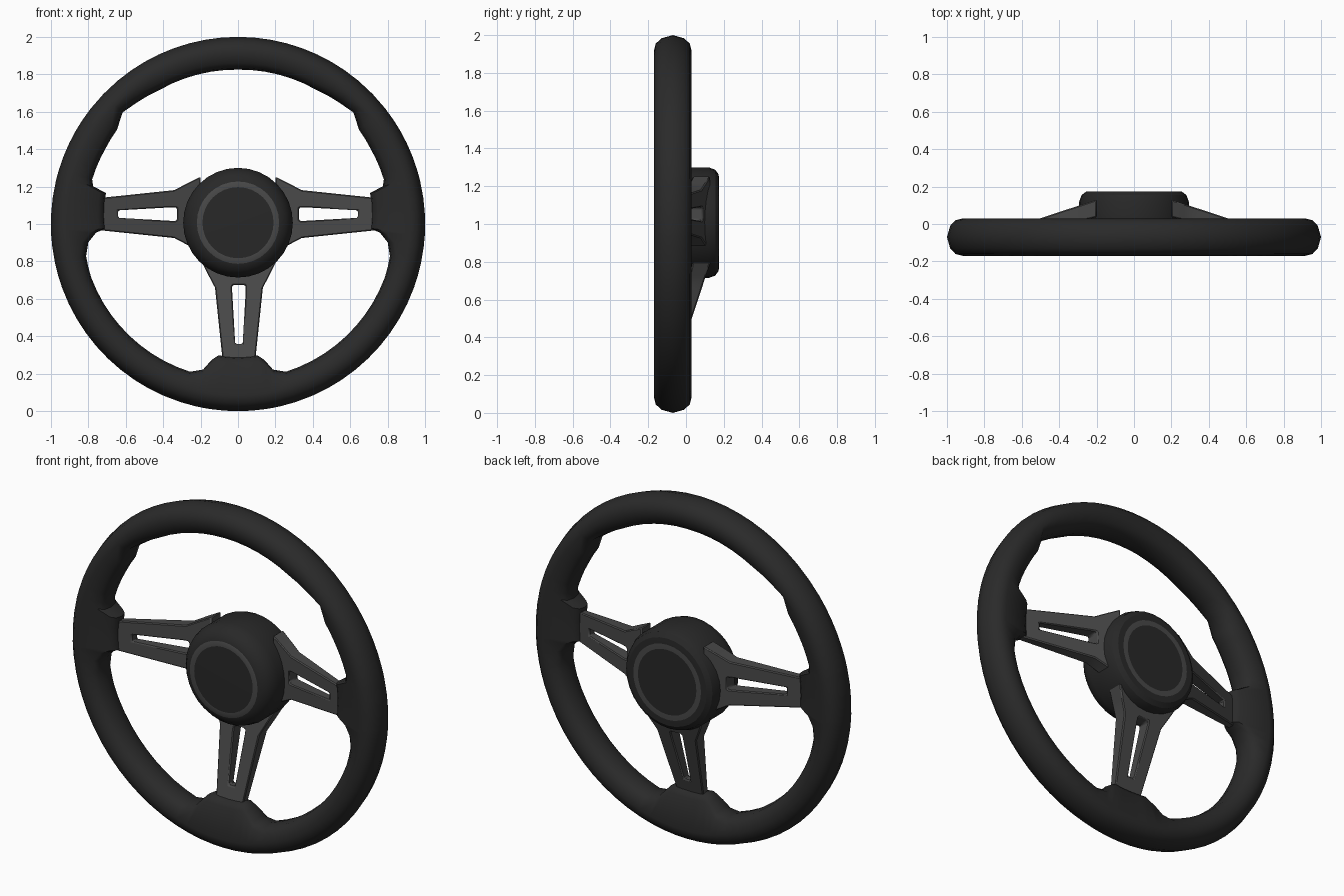
import bpy, bmesh
from math import sin, cos, radians, pi

cube = bpy.data.objects.get("Cube")
if cube:
    bpy.data.objects.remove(cube)


def material(name, value):
    m = bpy.data.materials.new(name)
    m.use_nodes = True
    colour = (value, value, value, 1)
    m.diffuse_color = colour
    bsdf = m.node_tree.nodes["Principled BSDF"]
    bsdf.inputs["Base Color"].default_value = colour
    bsdf.inputs["Roughness"].default_value = 0.7
    return m


LEATHER = material("black leather", 0.023)
PLASTIC = material("hub black", 0.021)
METAL = material("dark grey metal", 0.065)


def finish(name, bm, mats, angle=35):
    bmesh.ops.recalc_face_normals(bm, faces=bm.faces)
    mesh = bpy.data.meshes.new(name)
    bm.to_mesh(mesh)
    bm.free()
    for m in mats:
        mesh.materials.append(m)
    obj = bpy.data.objects.new(name, mesh)
    bpy.context.collection.objects.link(obj)
    bpy.ops.object.select_all(action='DESELECT')
    obj.select_set(True)
    bpy.context.view_layer.objects.active = obj
    bpy.ops.object.shade_smooth_by_angle(angle=radians(angle))
    return obj


def bridge(bm, a, b, index=0):
    """Quads between two closed loops of equal length."""
    n = len(a)
    for i in range(n):
        j = (i + 1) % n
        bm.faces.new((a[i], a[j], b[j], b[i])).material_index = index


# Rim: inner radius by angle, covering thumb grips and the three spoke bosses
INNER = [(-90, .71), (-81.5, .71), (-79, .74), (-76.5, .8), (-72, .83),
         (-20, .835), (-12, .83), (-7, .806), (-3.5, .76), (-2, .71),
         (13.2, .725), (14.6, .8), (17, .815), (30, .815), (38, .82),
         (44, .858), (50, .845), (60, .83), (90, .825)]
RIM_Y = -.07

half = []
for (a0, r0), (a1, r1) in zip(INNER, INNER[1:]):
    steps = max(1, round((a1 - a0) / 5))
    half += [(a0 + (a1 - a0) * k / steps, r0 + (r1 - r0) * k / steps)
             for k in range(steps)]
half.append(INNER[-1])
stations = half + [(180 - a, r) for a, r in reversed(half[1:-1])]

bm = bmesh.new()
loops = []
for angle, rin in stations:
    k = min(1, 1 - (.83 - rin) * 3)
    side = [(rin, 0), (rin + .008, .055 * k), (rin + .035, .087 * k),
            (.915, .1), (.955, .09), (.983, .06), (1, 0)]
    section = side + [(r, -y) for r, y in reversed(side[1:-1])]
    c, s = cos(radians(angle)), sin(radians(angle))
    loops.append([bm.verts.new((r * c, RIM_Y + y, 1 + r * s)) for r, y in section])
for a, b in zip(loops, loops[1:] + loops[:1]):
    bridge(bm, a, b)
finish("rim", bm, [LEATHER], 45)

# Hub: turned about the y axis, with an inlaid ring on both ends
PROFILE = [(.19, -.135), (.22, -.133), (.255, -.115), (.28, -.085), (.293, -.04),
           (.293, .12), (.28, .155), (.255, .173), (.22, .175), (.19, .175)]
SIDES = 32
bm = bmesh.new()
loops = [[bm.verts.new((r * cos(2 * pi * i / SIDES), y, 1.007 + r * sin(2 * pi * i / SIDES)))
          for i in range(SIDES)] for r, y in PROFILE]
last = len(loops) - 2
for i in range(last + 1):
    bridge(bm, loops[i], loops[i + 1], 1 if i in (0, last) else 0)
bm.faces.new(loops[0])
bm.faces.new(loops[-1])
finish("hub", bm, [PLASTIC, METAL], 30)

# Spokes: flared slotted arms sloping from the back of the hub to the rim
OUTER = [(.2, .2), (.27, .165), (.34, .128), (.75, .085)]
SLOT = [(.325, .03), (.335, .036), (.36, .036), (.64, .02)]


def mirrored(points):
    return points + [(r, -w) for r, w in reversed(points)]


def spoke(name, angle, shift_x, shift_z):
    bm = bmesh.new()
    c, s = cos(radians(angle)), sin(radians(angle))

    def loop(points, back):
        verts = []
        for r, w in mirrored(points):
            y = (.1 if back else .015) - (.33 if back else .24) * (r - .29)
            verts.append(bm.verts.new((r * c - w * s + shift_x, y,
                                       1 + r * s + w * c + shift_z)))
        return verts

    outer_f, outer_b = loop(OUTER, False), loop(OUTER, True)
    slot_f, slot_b = loop(SLOT, False), loop(SLOT, True)
    bridge(bm, outer_f, slot_f)
    bridge(bm, slot_f, slot_b)
    bridge(bm, slot_b, outer_b)
    bridge(bm, outer_b, outer_f)
    obj = finish(name, bm, [METAL], 30)
    bevel = obj.modifiers.new("soft edges", 'BEVEL')
    bevel.width = .006
    bevel.segments = 1
    bevel.limit_method = 'ANGLE'
    bevel.angle_limit = radians(40)


spoke("left_spoke", 0, 0, .053)
spoke("right_spoke", 180, 0, .053)
spoke("lower_spoke", -90, .005, 0)
